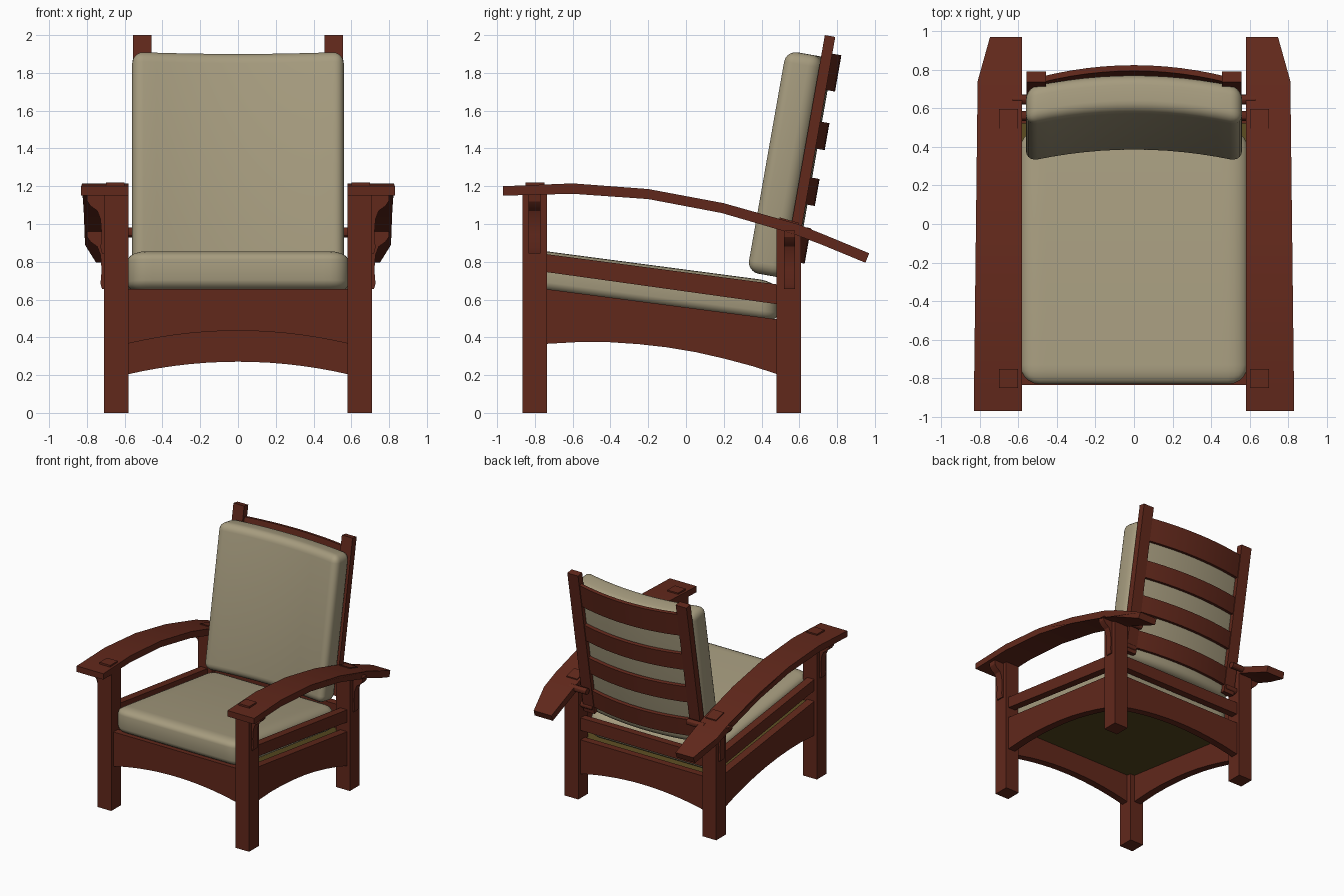
import bpy, bmesh, math
from mathutils import Vector

if "Cube" in bpy.data.objects:
    bpy.data.objects.remove(bpy.data.objects["Cube"])


def material(name, col):
    m = bpy.data.materials.new(name)
    m.diffuse_color = (*col, 1)
    m.use_nodes = True
    m.node_tree.nodes["Principled BSDF"].inputs["Base Color"].default_value = m.diffuse_color
    return m


WOOD = material("stained_wood", (0.12, 0.021, 0.011))
CLOTH = material("cushion_cloth", (0.38, 0.33, 0.21))
BASE = material("seat_webbing", (0.10, 0.07, 0.015))


def finish(name, bm, mat, angle=30):
    bmesh.ops.recalc_face_normals(bm, faces=bm.faces)
    me = bpy.data.meshes.new(name)
    bm.to_mesh(me)
    bm.free()
    me.materials.append(mat)
    ob = bpy.data.objects.new(name, me)
    bpy.context.collection.objects.link(ob)
    bpy.ops.object.select_all(action='DESELECT')
    ob.select_set(True)
    bpy.context.view_layer.objects.active = ob
    bpy.ops.object.shade_smooth_by_angle(angle=math.radians(angle))
    return ob


def prism(name, pts, lo, hi, place, mat=WOOD):
    """Extrude a 2D outline from lo to hi; place(a, b, c) maps it to the world."""
    bm = bmesh.new()
    rings = [[bm.verts.new(place(a, b, c)) for a, b in pts] for c in (lo, hi)]
    bm.faces.new(rings[0])
    bm.faces.new(rings[1][::-1])
    n = len(pts)
    for i in range(n):
        j = (i + 1) % n
        bm.faces.new((rings[0][i], rings[0][j], rings[1][j], rings[1][i]))
    return finish(name, bm, mat)


def rect(a0, a1, b0, b1):
    return [(a0, b0), (a1, b0), (a1, b1), (a0, b1)]


def cushion(name, lo, hi, radius, squash, warp):
    """Soft-edged box; squash divides z rounding, warp bends it into place."""
    lo, hi = Vector(lo), Vector(hi)
    mid, size = (lo + hi) / 2, hi - lo
    bm = bmesh.new()
    bmesh.ops.create_cube(bm, size=1)
    for v in bm.verts:
        v.co = Vector((v.co.x * size.x, v.co.y * size.y, v.co.z * size.z * squash))
    bmesh.ops.bevel(bm, geom=bm.edges[:], offset=radius, segments=5, profile=0.5, affect='EDGES')
    for i in range(-5, 6):
        bmesh.ops.bisect_plane(bm, geom=bm.verts[:] + bm.edges[:] + bm.faces[:],
                               plane_co=(i * size.x / 13, 0, 0), plane_no=(1, 0, 0))
    for v in bm.verts:
        v.co = warp(mid.x + v.co.x, mid.y + v.co.y, mid.z + v.co.z / squash)
    return finish(name, bm, CLOTH, 60)


def across(a, b, c):        # outline in x,z extruded along y
    return (a, c, b)


def seat_drop(y):           # slope of the seat
    return -0.1317 * (y + 0.735)


TILT = math.radians(10)


def recline(x, d, s):       # x, depth, height along the leaning back
    return (x, 0.735 + s * math.sin(TILT) + d * math.cos(TILT),
            2.0 + s * math.cos(TILT) - d * math.sin(TILT))


# curved arm outline in y,z
arm_top = [(-0.97, 1.20), (-0.6, 1.215), (-0.2, 1.185), (0.2, 1.11), (0.59, 1.0), (0.74, 0.94), (0.97, 0.845)]
arm_bot = [(0.95, 0.795), (0.72, 0.89), (0.57, 0.947), (0.19, 1.058), (-0.2, 1.132), (-0.6, 1.16), (-0.97, 1.15)]
side_low = [(-0.75, 0.365), (-0.55, 0.376), (-0.4, 0.374), (-0.25, 0.364), (-0.1, 0.347), (0.05, 0.322),
            (0.2, 0.288), (0.35, 0.248), (0.5, 0.20), (0.5, 0.493), (-0.75, 0.657)]
side_up = [(-0.75, 0.747), (0.5, 0.573), (0.5, 0.678), (-0.75, 0.842)]
corbel = [(0.70, 0.0), (0.72, 0.0), (0.728, 0.03), (0.722, 0.10), (0.728, 0.18), (0.745, 0.225),
          (0.78, 0.25), (0.798, 0.275), (0.80, 0.31), (0.70, 0.31)]

for s, tag in ((1, "right"), (-1, "left")):
    def along(y, z, x, s=s):
        return (s * x, y, z)

    def arm_shape(y, z, x, s=s):
        if x > 0.7:
            x = 0.83 - 0.0117 * (y + 0.97) if y < 0.75 else 0.81 - (y - 0.74) * 0.28
        return (s * x, y, z)

    def outward(x, z, y, s=s):
        return (s * x, y, z)

    # legs with through tenons
    prism(f"front_leg_{tag}", rect(-0.865, -0.735, 0, 1.16), 0.58, 0.71, along)
    prism(f"front_tenon_{tag}", rect(-0.85, -0.75, 1.15, 1.22), 0.60, 0.70, along)
    prism(f"back_leg_{tag}", [(0.48, 0), (0.61, 0), (0.61, 0.95), (0.48, 0.985)], 0.58, 0.71, along)
    prism(f"back_tenon_{tag}", [(0.495, 0.95), (0.595, 0.95), (0.595, 1.007), (0.495, 1.035)], 0.60, 0.70, along)
    # arm and its brackets
    prism(f"arm_{tag}", arm_top + arm_bot, 0.58, 0.83, arm_shape)
    prism(f"front_bracket_{tag}", [(x, z + 0.845) for x, z in corbel], -0.835, -0.77, outward)
    prism(f"back_bracket_{tag}", [(x, z + 0.655) for x, z in corbel], 0.52, 0.577, outward)
    # side rails
    prism(f"side_lower_rail_{tag}", side_low, 0.62, 0.685, along)
    prism(f"side_upper_rail_{tag}", side_up, 0.62, 0.685, along)
    # back post, pivot and support pegs
    prism(f"back_post_{tag}", rect(0, 0.056, -1.27, 0), 0.457, 0.557,
          lambda d, h, x, s=s: recline(s * x, d, h))
    for label, y, z in (("pivot_peg", 0.56, 0.79), ("support_peg", 0.645, 0.955)):
        ring = [(y + 0.026 * math.cos(i * math.pi / 6), z + 0.026 * math.sin(i * math.pi / 6)) for i in range(12)]
        prism(f"{label}_{tag}", ring, 0.47, 0.63, along)


# arched front and back rails
def arched(z_end, rise, top):
    xs = [-0.59 + 1.18 * i / 14 for i in range(15)]
    return [(x, z_end + rise * (1 - (x / 0.59) ** 2)) for x in xs] + [(0.59, top), (-0.59, top)]


prism("front_rail", arched(0.365, 0.07, 0.657), -0.835, -0.775, across)
prism("back_lower_rail", arched(0.203, 0.068, 0.493), 0.52, 0.58, across)
prism("back_upper_rail", rect(-0.59, 0.59, 0.573, 0.678), 0.52, 0.58, across)

# bowed back slats
xs = [-0.49 + 0.98 * i / 12 for i in range(13)]
bow = [(x, 0.012 + 0.063 * (1 - (x / 0.49) ** 2)) for x in xs]
slat = bow + [(x, d + 0.03) for x, d in reversed(bow)]
for i, (lo, hi) in enumerate(((-0.285, -0.09), (-0.60, -0.455), (-0.90, -0.755), (-1.21, -1.06))):
    prism(f"back_slat_{i + 1}", slat, lo, hi, recline)

# sloping seat panel
prism("seat_panel", [(y, z + seat_drop(y)) for y, z in
                     ((-0.79, 0.605), (0.53, 0.605), (0.53, 0.64), (-0.79, 0.64))],
      -0.63, 0.63, lambda y, z, x: (x, y, z), BASE)

# cushions
cushion("seat_cushion", (-0.588, -0.83, 0.635), (0.588, 0.49, 0.855), 0.10, 1.8,
        lambda x, y, z: Vector((x, y, z + seat_drop(y))))
cushion("back_cushion", (-0.56, -0.20, -1.305), (0.56, 0.0, -0.115), 0.06, 1.0,
        lambda x, y, z: Vector(recline(x, y + 0.065 * (1 - (x / 0.56) ** 2), z)))
